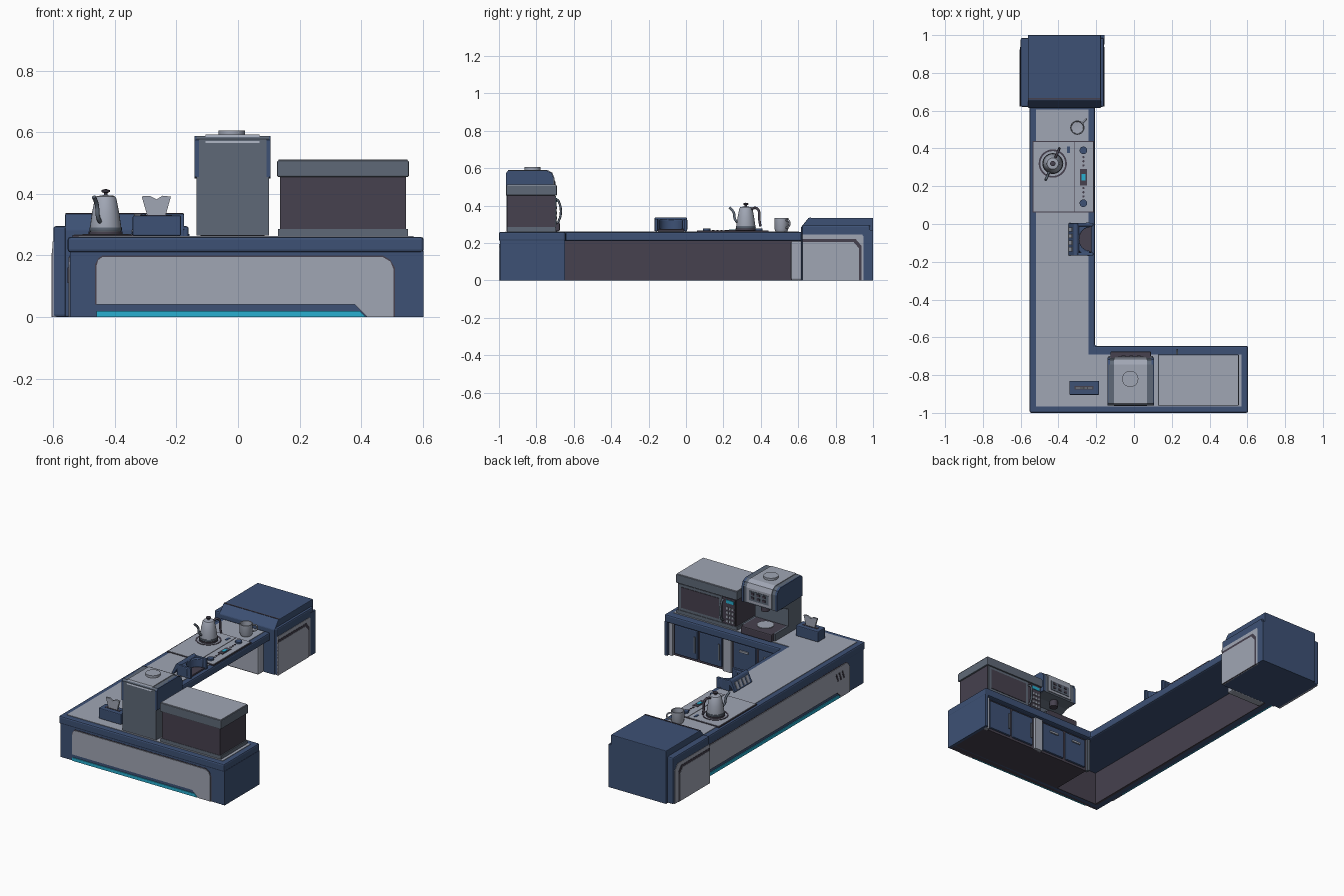
import bpy, bmesh, math
from mathutils import Vector

if "Cube" in bpy.data.objects:
    bpy.data.objects.remove(bpy.data.objects["Cube"])


def lin(c):
    c /= 255
    return c / 12.92 if c <= 0.04045 else ((c + 0.055) / 1.055) ** 2.4


def material(name, *rgb):
    m = bpy.data.materials.new(name)
    m.diffuse_color = (*[lin(c) for c in rgb], 1)
    m.use_nodes = True
    m.node_tree.nodes["Principled BSDF"].inputs["Base Color"].default_value = m.diffuse_color
    return m


NAVY = material("navy", 61, 81, 117)
GREY = material("light_grey", 160, 166, 180)
SLATE = material("slate", 95, 105, 119)
DARK = material("dark_plum", 70, 65, 78)
CYAN = material("cyan", 40, 175, 208)


def finish(name, bm, mat, bevel=0, smooth=False):
    bmesh.ops.recalc_face_normals(bm, faces=bm.faces)
    me = bpy.data.meshes.new(name)
    bm.to_mesh(me)
    bm.free()
    ob = bpy.data.objects.new(name, me)
    bpy.context.collection.objects.link(ob)
    me.materials.append(mat)
    if bevel:
        b = ob.modifiers.new("bevel", 'BEVEL')
        b.width, b.segments, b.limit_method = bevel, 2, 'ANGLE'
    if smooth:
        bpy.ops.object.select_all(action='DESELECT')
        ob.select_set(True)
        bpy.context.view_layer.objects.active = ob
        bpy.ops.object.shade_smooth_by_angle(angle=math.radians(40))
    return ob


AXES = {'xy': lambda a, b, h: (a, b, h), 'xz': lambda a, b, h: (a, h, b), 'yz': lambda a, b, h: (h, a, b)}


def prism(name, pts, plane, lo, hi, mat, bevel=0, smooth=False):
    """Extrude a 2D outline from lo to hi along the axis normal to the plane."""
    bm = bmesh.new()
    f = AXES[plane]
    ends = [[bm.verts.new(f(a, b, h)) for a, b in pts] for h in (lo, hi)]
    for e in ends:
        bm.faces.new(e)
    for i in range(len(pts)):
        j = (i + 1) % len(pts)
        bm.faces.new((ends[0][i], ends[0][j], ends[1][j], ends[1][i]))
    return finish(name, bm, mat, bevel, smooth)


def box(name, x0, x1, y0, y1, z0, z1, mat, bevel=0):
    return prism(name, [(x0, y0), (x1, y0), (x1, y1), (x0, y1)], 'xy', z0, z1, mat, bevel)


def lathe(name, profile, x, y, mat, n=28):
    """Spin (radius, height) points about a vertical axis."""
    bm = bmesh.new()
    vs = [bm.verts.new((x + r, y, z)) for r, z in profile]
    es = [bm.edges.new(p) for p in zip(vs, vs[1:])]
    bmesh.ops.spin(bm, geom=vs + es, cent=(x, y, 0), axis=(0, 0, 1), angle=2 * math.pi, steps=n)
    bmesh.ops.remove_doubles(bm, verts=bm.verts, dist=1e-5)
    return finish(name, bm, mat, smooth=True)


def disc(name, x, y, r, z0, z1, mat):
    return lathe(name, [(0, z0), (r, z0), (r, z1), (0, z1)], x, y, mat)


def tube(name, pts, r, mat):
    cu = bpy.data.curves.new(name, 'CURVE')
    cu.dimensions, cu.bevel_depth, cu.bevel_resolution, cu.use_fill_caps = '3D', r, 2, True
    cu.resolution_u = 6
    sp = cu.splines.new('BEZIER')
    sp.bezier_points.add(len(pts) - 1)
    for p, co in zip(sp.bezier_points, pts):
        p.co = co
        p.handle_left_type = p.handle_right_type = 'AUTO'
    ob = bpy.data.objects.new(name, cu)
    bpy.context.collection.objects.link(ob)
    cu.materials.append(mat)


# --- L-shaped counter: top slab, inlay, outer walls ---
def ell(x0, x1, x2, y0, y1, y2):
    return [(x0, y0), (x2, y0), (x2, y1), (x1, y1), (x1, y2), (x0, y2)]


prism("counter_top", ell(-.553, -.207, .603, -1, -.645, .62), 'xy', .21, .26, NAVY, .009)
prism("counter_inlay", ell(-.52, -.24, .57, -.965, -.69, .605), 'xy', .255, .263, GREY)
box("front_wall", -.546, .603, -.994, -.95, 0, .215, NAVY)
box("long_wall", -.546, -.5, -.99, .63, 0, .215, NAVY)
box("long_wall_lining", -.51, -.494, -.95, .62, .0, .212, DARK)
box("front_wall_lining", -.5, -.2, -.955, -.945, 0, .212, DARK)
box("short_arm_body", -.2, .595, -.95, -.68, 0, .212, DARK)
box("end_panel", .585, .603, -.995, -.648, 0, .215, NAVY)
box("knee_side_panel", -.495, -.25, .56, .62, .0, .212, GREY, .01)
box("base_plate", -.54, .597, -.99, -.955, -.0, .004, DARK)

# --- outer wall decoration: grey panel, dark edge, cyan foot strip ---
def wall_panel(tag, u0, u1, s, plane, lo, hi):
    """u0 is the square end, u1 the notched end, s the direction from u0 to u1."""
    def outline(g):
        return [(u0 - g * s, .04), (u0 - g * s, .165 + g), (u0 + .006 * s, .185 + g), (u0 + .02 * s, .195 + g),
                (u1 - .035 * s, .195 + g), (u1 - .01 * s, .18 + g), (u1 + g * s, .155 + g),
                (u1 + g * s, 0), (u1 - .085 * s, 0), (u1 - .125 * s, .04)]
    prism(tag + "_panel_edge", outline(.005), plane, lo, hi + (lo - hi) * .4, DARK)
    prism(tag + "_panel", outline(0), plane, lo, hi, GREY)
    prism(tag + "_foot_strip", [(u0, 0), (u1 - .09 * s, 0), (u1 - .11 * s, .02), (u0, .02)], plane, lo, hi, CYAN)


wall_panel("front", -.46, .505, 1, 'xz', -.99, -.999)
wall_panel("long", .62, -.85, -1, 'yz', -.54, -.551)
for i in range(3):
    y = -.80 + i * .03
    prism(f"vent_{i}", [(y, .11), (y + .012, .11), (y + .032, .16), (y + .02, .16)], 'yz', -.553, -.545, DARK)

# --- doors on the inner side of the short arm ---
for i, (a, b) in enumerate([(.56, .6), (.15, .21), (-.215, -.195)]):
    box(f"door_post_{i}", a, b - .004, -.69, -.664, .0, .212, GREY if i < 2 else SLATE)
for i, (a, b) in enumerate([(.39, .55), (.22, .375), (-.02, .14), (-.185, -.035)]):
    box(f"door_{i}", a, b, -.69, -.668, .015, .2, NAVY, .006)
    if i > 1:
        box(f"door_handle_{i}", (a + b) / 2 - .03, (a + b) / 2 + .03, -.67, -.66, .15, .162, GREY)
    else:
        box(f"door_grip_{i}", a + .01, a + .02, -.67, -.662, .06, .16, SLATE)

# --- end cabinet ---
box("cabinet_body", -.6, -.16, .62, .985, 0, .295, NAVY, .008)
prism("cabinet_core", [(.615, .0), (.615, .285), (.655, .335), (1, .335), (1, 0)], 'yz', -.562, -.175, NAVY, .004)
box("cabinet_back", -.56, -.157, .95, 1, 0, .27, NAVY)
box("cabinet_lid_groove", -.56, -.177, .66, .668, .333, .337, DARK)
for tag, x, s in (("right", -.16, 1), ("left", -.6, -1)):
    def side(name, y1, top, out, mat):
        prism(f"cabinet_{tag}_{name}", [(.623, 0), (.623, top), (y1 - .03, top), (y1, top - .035), (y1, 0)],
              'yz', x - s * .01, x + s * out, mat)
    side("panel", .972, .245, .002, GREY)
    side("arch", .937, .222, .0035, DARK)
    side("inset", .925, .207, .005, GREY)

# --- hob with burner and controls ---
box("hob_edge", -.538, -.212, .06, .44, .26, .266, DARK)
box("hob_plate", -.533, -.318, .065, .435, .262, .268, GREY)
box("hob_controls", -.314, -.217, .065, .435, .262, .268, GREY)
lathe("burner_ring", [(.066, .267), (.066, .27), (.075, .27), (.075, .267)], -.43, .32, DARK)
box("hob_screen", -.285, -.25, .205, .29, .266, .271, DARK)
box("hob_display", -.277, -.258, .23, .265, .27, .273, CYAN)
box("hob_badge", -.355, -.34, .375, .41, .266, .27, NAVY)
for s in (-1, 1):
    disc(f"hob_knob_{s}", -.268, .25 + s * .14, .02, .266, .278, NAVY)
    for k in range(3):
        disc(f"hob_button_{s}_{k}", -.268, .25 + s * (.06 + k * .022), .006, .266, .271, DARK)

# --- kettle ---
kx, ky = -.43, .32
disc("kettle_base", kx, ky, .055, .268, .277, DARK)
lathe("kettle_body", [(0, .277), (.05, .277), (.051, .29), (.044, .34), (.035, .385), (.03, .392), (0, .397)], kx, ky, GREY)
lathe("kettle_band", [(.0515, .279), (.053, .282), (.0525, .29), (.05, .292)], kx, ky, SLATE)
lathe("kettle_knob", [(0, .394), (.006, .396), (.006, .403), (.014, .406), (.014, .412), (0, .416)], kx, ky, DARK)
d = Vector((-.4, -.92, 0)).normalized()


def along(pts):
    return [Vector((kx, ky, z)) + d * t for t, z in pts]


tube("kettle_spout", along([(.04, .305), (.062, .325), (.072, .365), (.095, .39)]), .007, SLATE)
tube("kettle_handle", along([(-.03, .382), (-.06, .387), (-.076, .37), (-.078, .33), (-.085, .29)]), .007, DARK)

# --- mug ---
lathe("mug", [(0, .263), (.032, .263), (.037, .275), (.038, .335), (.033, .335), (.031, .275), (0, .272)], -.30, .51, GREY)
tube("mug_handle", [(-.275, .533, .322), (-.258, .55, .318), (-.255, .553, .295), (-.275, .533, .28)], .005, GREY)

# --- tissue box ---
box("tissue_box", -.342, -.185, -.905, -.83, .263, .33, NAVY, .005)
box("tissue_slot", -.315, -.215, -.877, -.858, .328, .332, DARK)
prism("tissue", [(-.295, .33), (-.313, .392), (-.285, .393), (-.265, .382), (-.245, .394), (-.218, .391), (-.235, .33)],
      'xz', -.873, -.862, GREY)

# --- order terminal: curved cradle with a tilted keypad ---
def arc(r, n=12):
    return [(-.235 - r * math.cos(t), -.08 + r * 1.12 * math.sin(t))
            for t in [math.pi * (-.5 + i / n) for i in range(n + 1)]]


prism("terminal_cradle", arc(.08) + arc(.055)[::-1], 'xy', .272, .325, NAVY, .004, True)
box("terminal_foot", -.31, -.225, -.15, -.01, .262, .274, DARK, .004)
prism("terminal_panel", [(-.348, .268), (-.335, .263), (-.29, .325), (-.305, .337), (-.318, .332)], 'xz', -.168, .005, NAVY, .004)
for i in range(4):
    y = -.145 + i * .035
    prism(f"terminal_key_{i}", [(-.347, .278), (-.34, .278), (-.323, .316), (-.33, .318)], 'xz', y, y + .022, GREY)
for s in (-.168, -.012):
    box("terminal_side", -.31, -.215, s, s + .018, .263, .33, NAVY, .005)

# --- coffee machine ---
machine = [(-.96, .265), (-.96, .578), (-.95, .588), (-.745, .588), (-.72, .575), (-.71, .55), (-.71, .45),
           (-.78, .44), (-.83, .42), (-.83, .31), (-.70, .31), (-.70, .265)]
prism("machine_body", machine, 'yz', -.134, .1, SLATE)
head = [(-.962, .455), (-.962, .575), (-.948, .588), (-.745, .588), (-.718, .575), (-.708, .55), (-.708, .45), (-.78, .45)]
for i, x in enumerate((-.141, .092)):
    prism(f"machine_head_trim_{i}", head, 'yz', x, x + .014, NAVY)
prism("machine_cover", [(-.963, .565), (-.95, .592), (-.743, .592), (-.715, .577), (-.704, .55), (-.704, .46), (-.75, .46), (-.8, .56)],
      'yz', -.105, .07, GREY)
disc("machine_cap", -.02, -.82, .043, .59, .606, GREY)
box("machine_control_panel", -.085, .05, -.706, -.701, .475, .535, SLATE)
for i in range(3):
    for z in (.488, .514):
        box("machine_button", -.065 + i * .04, -.045 + i * .04, -.703, -.697, z, z + .014, DARK)
disc("machine_nozzle", -.02, -.765, .025, .405, .455, DARK)
box("machine_tray", -.125, .09, -.83, -.675, .263, .312, DARK, .006)
disc("machine_cup_plate", -.02, -.765, .05, .31, .316, GREY)

# --- microwave ---
box("microwave_foot", .13, .552, -.958, -.695, .263, .285, SLATE)
box("microwave_body", .137, .545, -.956, -.70, .28, .46, DARK)
box("microwave_lid", .127, .555, -.962, -.69, .455, .508, SLATE, .004)
box("microwave_top", .132, .55, -.957, -.695, .505, .512, GREY)
box("microwave_door_frame", .235, .54, -.702, -.695, .287, .452, SLATE)
box("microwave_window", .255, .52, -.696, -.692, .305, .435, DARK)
box("microwave_keypad", .142, .215, -.702, -.694, .287, .452, DARK)
box("microwave_display", .152, .205, -.695, -.691, .42, .44, CYAN)
for i in range(3):
    for k in range(4):
        x, z = .152 + i * .019, .3 + k * .027
        box("microwave_key", x, x + .013, -.695, -.69, z, z + .014, GREY)
tube("microwave_handle", [(.228, -.698, .435), (.228, -.682, .425), (.228, -.682, .315), (.228, -.698, .305)], .006, SLATE)
